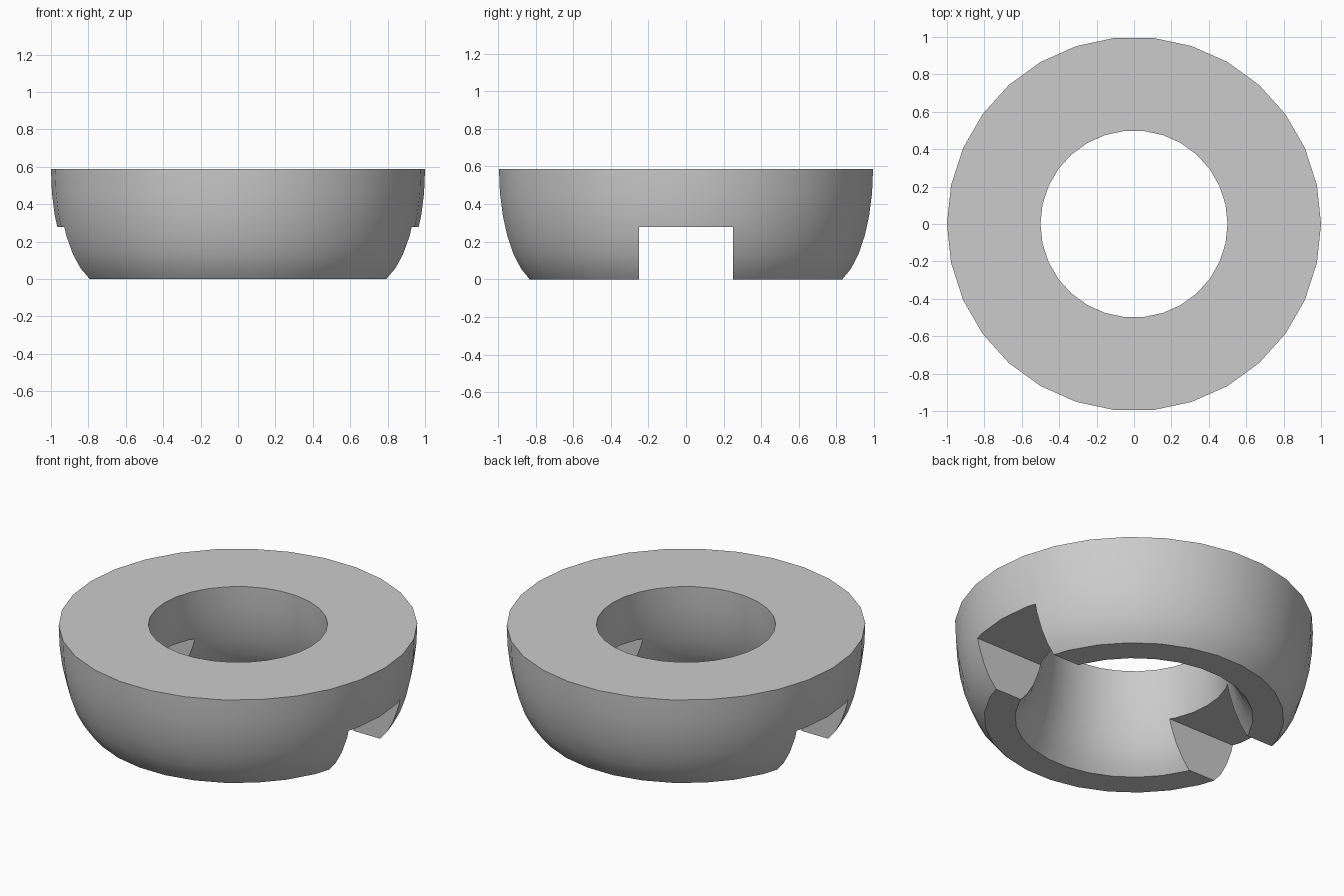
import bpy, bmesh, math

if "Cube" in bpy.data.objects:
    bpy.data.objects.remove(bpy.data.objects["Cube"])

SEGMENTS = 30                       # sides around the ring
RING_R, HALF_W, DEPTH = 0.75, 0.25, 0.625
TOP = 0.587
NOTCH_W, NOTCH_H = 0.5, 0.277

grey = bpy.data.materials.new("light grey")
grey.diffuse_color = (0.6, 0.6, 0.6, 1)
grey.use_nodes = True
grey.node_tree.nodes["Principled BSDF"].inputs["Base Color"].default_value = grey.diffuse_color

# Half-ellipse cross-section, cut flat at the bottom
end = math.asin(TOP / DEPTH)
STEPS = 6
arc = [end * i / STEPS for i in range(STEPS + 1)]
outer = [(RING_R + HALF_W * math.cos(a), TOP - DEPTH * math.sin(a)) for a in arc]
inner = [(2 * RING_R - r, z) for r, z in reversed(outer)]
profile = outer + inner

# Ring body: the profile swept round z
bm = bmesh.new()
rings = []
for s in range(SEGMENTS):
    t = 2 * math.pi * s / SEGMENTS
    rings.append([bm.verts.new((r * math.cos(t), r * math.sin(t), max(z, 0))) for r, z in profile])
n = len(profile)
for s in range(SEGMENTS):
    a, b = rings[s], rings[(s + 1) % SEGMENTS]
    for i in range(n):
        j = (i + 1) % n
        bm.faces.new((a[i], a[j], b[j], b[i]))
bmesh.ops.recalc_face_normals(bm, faces=bm.faces)
mesh = bpy.data.meshes.new("ring_body")
bm.to_mesh(mesh)
bm.free()
mesh.materials.append(grey)
body = bpy.data.objects.new("ring_body", mesh)
bpy.context.collection.objects.link(body)

# Slot cutter running along x, which notches both sides
bpy.ops.mesh.primitive_cube_add(size=1, location=(0, 0, NOTCH_H - 0.5))
cutter = bpy.context.object
cutter.name = "notch_cutter"
cutter.scale = (3, NOTCH_W, 1)
cutter.hide_render = True
cutter.hide_set(True)

cut = body.modifiers.new("notch", 'BOOLEAN')
cut.operation = 'DIFFERENCE'
cut.solver = 'EXACT'
cut.object = cutter

# Apply the cut, then shade smooth with sharp rims
bpy.ops.object.select_all(action='DESELECT')
bpy.context.view_layer.objects.active = body
body.select_set(True)
bpy.ops.object.modifier_apply(modifier=cut.name)
bpy.data.objects.remove(cutter)
bpy.ops.object.shade_smooth_by_angle(angle=math.radians(30))
